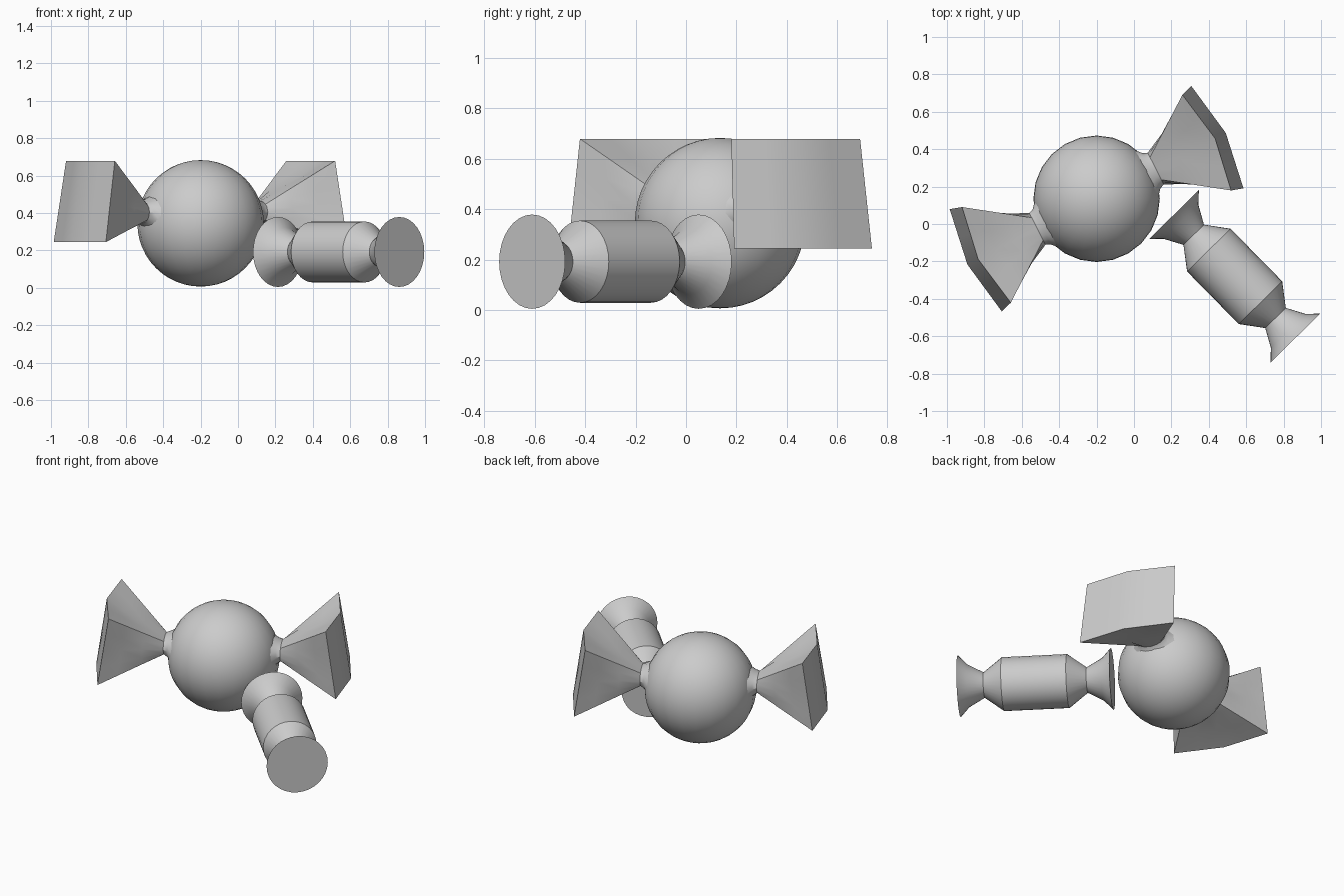
import bpy, bmesh, math
from mathutils import Vector, Matrix

if "Cube" in bpy.data.objects:
    bpy.data.objects.remove(bpy.data.objects["Cube"])


def finish(name, bm, matrix, angle=35):
    bm.normal_update()
    bmesh.ops.recalc_face_normals(bm, faces=bm.faces)
    me = bpy.data.meshes.new(name)
    bm.to_mesh(me)
    bm.free()
    ob = bpy.data.objects.new(name, me)
    ob.matrix_world = matrix
    bpy.context.collection.objects.link(ob)
    bpy.ops.object.select_all(action='DESELECT')
    ob.select_set(True)
    bpy.context.view_layer.objects.active = ob
    bpy.ops.object.shade_smooth_by_angle(angle=math.radians(angle))
    return ob


def bridge(bm, a, b):
    n = len(a)
    for i in range(n):
        bm.faces.new((a[i], a[(i + 1) % n], b[(i + 1) % n], b[i]))


# round candy
centre = Vector((-0.2, 0.135, 0.345))
bm = bmesh.new()
bmesh.ops.create_uvsphere(bm, u_segments=24, v_segments=24, radius=0.338)
finish("round_candy", bm, Matrix.Translation(centre), 40)

# flared wrapper ends: oval neck blending into a bent, tilted rectangular rim
K = 4                      # segments per rim side
corners = [(-1, -1), (1, -1), (1, 1), (-1, 1)]
square = []
for i in range(4):
    (ax, ay), (bx, by) = corners[i], corners[(i + 1) % 4]
    square += [(ax + (bx - ax) * j / K, ay + (by - ay) * j / K) for j in range(K)]


def neck_ring(x, w, h, z):
    pts = []
    for u, v in square:
        r = math.hypot(u, v)
        pts.append(Vector((x, w * u / r, z + h * v / r)))
    return pts


def rim_ring():
    pts = []
    for u, v in square:
        x = 0.693 - 0.032 * v + 0.05 * (1 - abs(u))
        pts.append(Vector((x, u * (0.297 - 0.01 * v), 0.117 + 0.2175 * v)))
    return pts


def wrapper(name, turn):
    bm = bmesh.new()
    neck, rim = neck_ring(0.355, 0.095, 0.06, 0.06), rim_ring()
    rings = [neck_ring(0.29, 0.15, 0.12, 0.03), neck_ring(0.33, 0.105, 0.075, 0.055), neck]
    for t in (0.35, 0.7):   # soft folds sag between the corners
        ring = []
        for p, q, (u, v) in zip(neck, rim, square):
            c = p.lerp(q, t)
            sag = 1 - 0.08 * (1 - min(abs(u), abs(v)))
            ring.append(Vector((c.x, c.y * sag, 0.09 + (c.z - 0.09) * sag)))
        rings.append(ring)
    rings.append(rim)
    vs = [[bm.verts.new(p) for p in r] for r in rings]
    for a, b in zip(vs, vs[1:]):
        bridge(bm, a, b)
    # end panel in upright strips
    last = vs[-1]
    low = last[0:K + 1]
    high = [last[3 * K - i] for i in range(K + 1)]
    left = [last[(4 * K - i) % (4 * K)] for i in range(K + 1)]
    right = last[K:2 * K + 1]
    for i in range(K):
        face = [low[i], low[i + 1]]
        if i == K - 1:
            face += right[1:-1]
        face += [high[i + 1], high[i]]
        if i == 0:
            face += left[1:-1][::-1]
        bm.faces.new(face)
    bm.faces.new(vs[0][::-1])
    finish(name, bm, Matrix.Translation(centre) @ Matrix.Rotation(math.radians(27 + turn), 4, 'Z'))


wrapper("wrapper_right", 0)
wrapper("wrapper_left", 180)

# small cylindrical candy: one lathed profile (position, radius), mirrored
half = [(0.197, 0.163), (0.312, 0.077), (0.409, 0.13), (0.463, 0.187)]
profile = [(-x, r) for x, r in reversed(half)] + half
N = 32
bm = bmesh.new()
rings = [[bm.verts.new((x, r * math.cos(2 * math.pi * i / N), r * math.sin(2 * math.pi * i / N)))
          for i in range(N)] for x, r in profile]
for a, b in zip(rings, rings[1:]):
    bridge(bm, a, b)
bm.faces.new(rings[0][::-1])
bm.faces.new(rings[-1])
finish("small_candy", bm, Matrix.Translation((0.538, -0.28, 0.192)) @ Matrix.Rotation(math.radians(-45.5), 4, 'Z'), 25)
